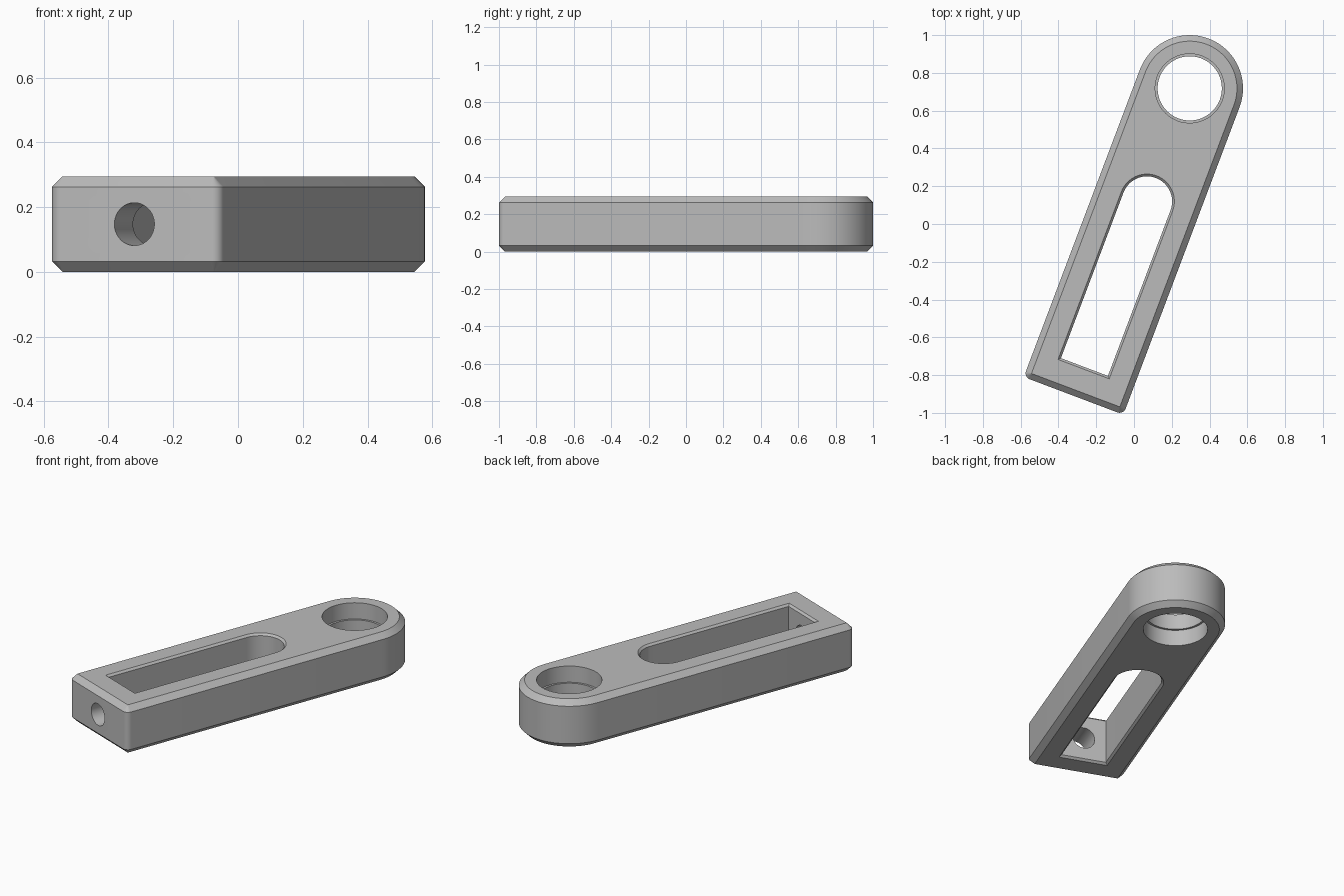
import bpy
import bmesh
from math import sin, cos, pi, radians

if "Cube" in bpy.data.objects:
    bpy.data.objects.remove(bpy.data.objects["Cube"], do_unlink=True)

HEIGHT = 0.295
CHAMFER = 0.032
SLOT_CHAMFER = 0.012

grey = bpy.data.materials.new("plain grey")
grey.use_nodes = True
grey.diffuse_color = (0.5, 0.5, 0.5, 1)
grey.node_tree.nodes["Principled BSDF"].inputs["Base Color"].default_value = (0.5, 0.5, 0.5, 1)


def arc(cx, cy, r, start, end, steps):
    angles = [start + (end - start) * i / steps for i in range(steps + 1)]
    return [(cx + r * cos(a), cy + r * sin(a)) for a in angles]


def tongue(r, centre, tail, fillet=0):
    """Outline with a round head at y = centre and a square tail."""
    points = arc(0, centre, r, 0, pi, 48)
    if not fillet:
        return points + [(-r, tail), (r, tail)]
    x, y = r - fillet, tail + fillet
    points += arc(-x, y, fillet, pi, 1.5 * pi, 8)
    return points + arc(x, y, fillet, 1.5 * pi, 2 * pi, 8)


def loft(name, layers):
    """Solid through a stack of (height, outline) layers."""
    bm = bmesh.new()
    rings = [[bm.verts.new((x, y, z)) for x, y in outline] for z, outline in layers]
    for low, high in zip(rings, rings[1:]):
        for i in range(len(low)):
            j = (i + 1) % len(low)
            bm.faces.new((low[i], low[j], high[j], high[i]))
    bm.faces.new(rings[0][::-1])
    bm.faces.new(rings[-1])
    bmesh.ops.recalc_face_normals(bm, faces=bm.faces[:])
    mesh = bpy.data.meshes.new(name)
    bm.to_mesh(mesh)
    bm.free()
    mesh.materials.append(grey)
    obj = bpy.data.objects.new(name, mesh)
    bpy.context.collection.objects.link(obj)
    return obj


def body_outline(inset):
    return tongue(0.282 - inset, 0, -1.74 + inset, 0.034 - inset)


def slot_outline(grow):
    return tongue(0.133 + grow, -0.64, -1.577 - grow)


def circle(r):
    return arc(0, 0, r, 0, 2 * pi, 64)[:-1]


# Arm with chamfered rims
arm = loft("link_arm", [
    (0, body_outline(CHAMFER)),
    (CHAMFER, body_outline(0)),
    (HEIGHT - CHAMFER, body_outline(0)),
    (HEIGHT, body_outline(CHAMFER))])

# Long slot with slightly chamfered mouths
c = SLOT_CHAMFER
slot = loft("slot_cutter", [
    (-c, slot_outline(2 * c)), (c, slot_outline(0)),
    (HEIGHT - c, slot_outline(0)), (HEIGHT + c, slot_outline(2 * c))])

# Eye bore with a shallow lip halfway through
bore = loft("bore_cutter", [
    (-0.1, circle(0.183)), (0.1, circle(0.183)), (0.1, circle(0.17)),
    (0.195, circle(0.17)), (0.195, circle(0.183)), (0.4, circle(0.183))])

# Screw hole through the tail wall into the slot
screw = loft("screw_hole_cutter", [(-0.15, circle(0.066)), (0.15, circle(0.066))])
screw.rotation_euler.x = pi / 2
screw.location = (0, -1.66, HEIGHT / 2)

bpy.context.view_layer.objects.active = arm
for cutter in (slot, bore, screw):
    cutter.hide_render = True
    cut = arm.modifiers.new("cut", "BOOLEAN")
    cut.operation = "DIFFERENCE"
    cut.solver = "EXACT"
    cut.object = cutter
    bpy.ops.object.modifier_apply(modifier=cut.name)
    bpy.data.objects.remove(cutter, do_unlink=True)

# Soft shading on the round walls, then swing the arm into place
bpy.ops.object.select_all(action="DESELECT")
arm.select_set(True)
bpy.ops.object.shade_smooth_by_angle(angle=radians(30))
arm.location = (0.295, 0.718, 0)
arm.rotation_euler.z = radians(-20.7)
